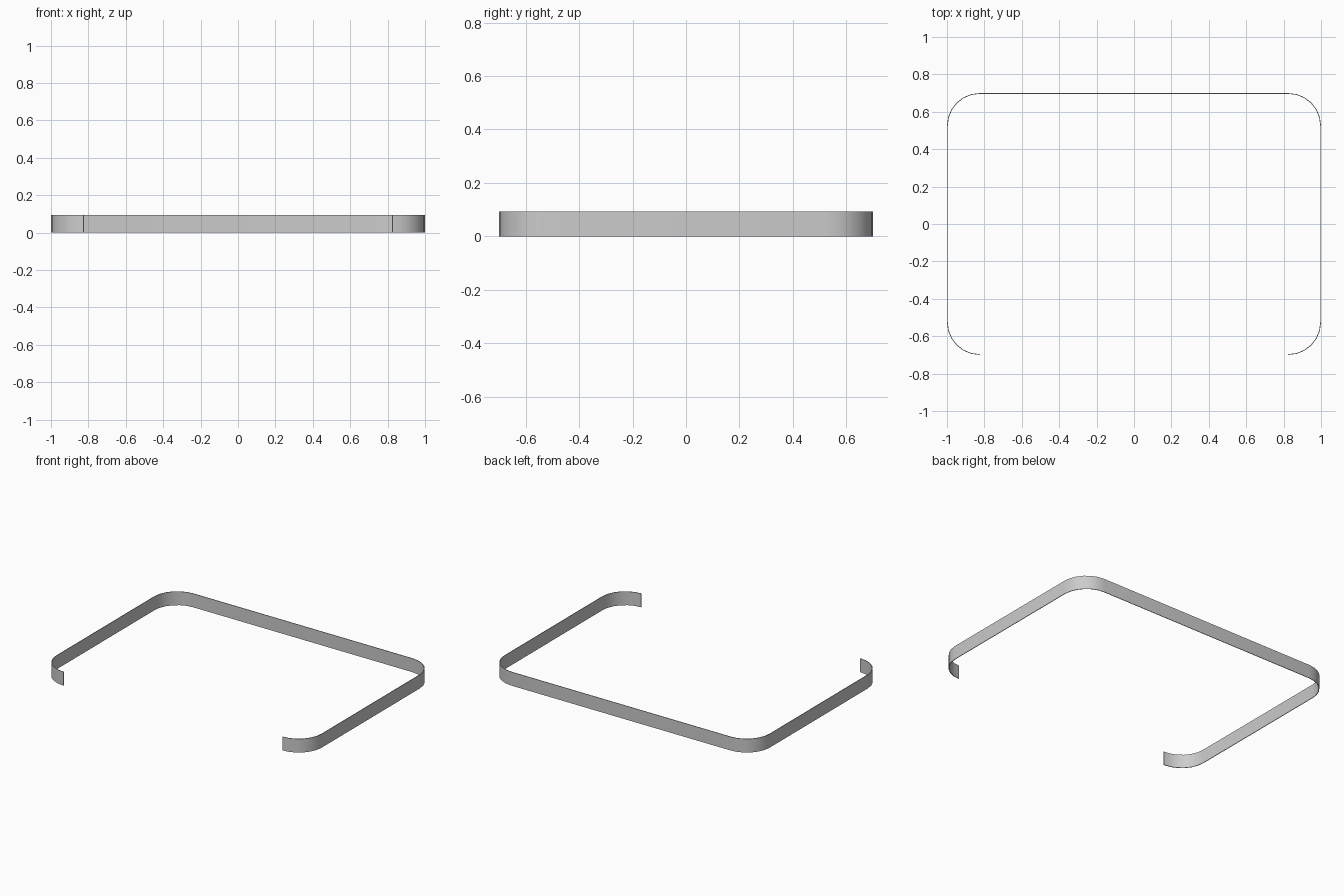
import bpy, bmesh
from math import cos, sin, radians

if "Cube" in bpy.data.objects:
    bpy.data.objects.remove(bpy.data.objects["Cube"])

W, D, H = 1.0, 0.70, 0.093      # half width, half depth, strip height
R, T, SEG = 0.175, 0.004, 6     # corner radius, thickness, corner segments


def corner(cx, cy, start):
    """Quarter arc running clockwise from the start angle."""
    return [(cx + R * cos(radians(start - 90 * i / SEG)),
             cy + R * sin(radians(start - 90 * i / SEG))) for i in range(SEG + 1)]


# Open path: front-left lip, round the back, to front-right lip
path = (corner(-W + R, -D + R, 270) + corner(-W + R, D - R, 180)
        + corner(W - R, D - R, 90) + corner(W - R, -D + R, 0))

# Upright strip along the path
bm = bmesh.new()
low = [bm.verts.new((x, y, 0)) for x, y in path]
high = [bm.verts.new((x, y, H)) for x, y in path]
for i in range(len(path) - 1):
    bm.faces.new((low[i + 1], low[i], high[i], high[i + 1]))
mesh = bpy.data.meshes.new("trim_band")
bm.to_mesh(mesh)
bm.free()
band = bpy.data.objects.new("trim_band", mesh)
bpy.context.collection.objects.link(band)

# Thin sheet thickness, kept inside the outline
solid = band.modifiers.new("thickness", "SOLIDIFY")
solid.thickness = T
solid.offset = -1
solid.use_even_offset = True

bpy.context.view_layer.objects.active = band
band.select_set(True)
bpy.ops.object.modifier_apply(modifier="thickness")
bpy.ops.object.shade_smooth_by_angle(angle=radians(35))
